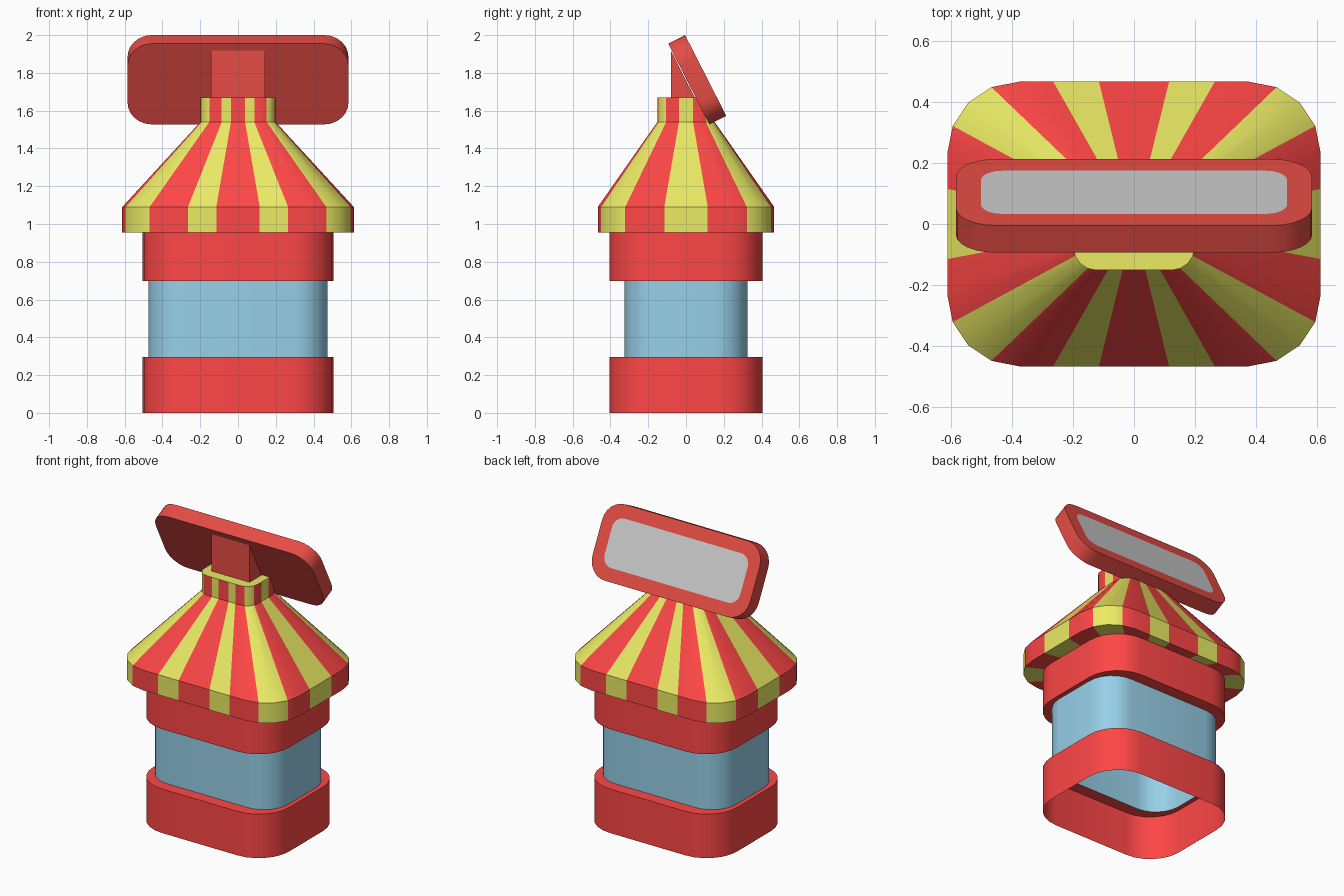
import bpy, bmesh
from math import sin, cos, pi, radians
from mathutils import Matrix, Vector

if "Cube" in bpy.data.objects:
    bpy.data.objects.remove(bpy.data.objects["Cube"])


def material(name, rgb):
    m = bpy.data.materials.new(name)
    m.diffuse_color = (*rgb, 1)
    m.use_nodes = True
    m.node_tree.nodes["Principled BSDF"].inputs["Base Color"].default_value = m.diffuse_color
    return m


RED = material("red", (1.0, 0.062, 0.062))
YELLOW = material("yellow", (0.83, 0.83, 0.13))
BLUE = material("pale_blue", (0.31, 0.63, 0.81))
SIGN_RED = material("sign_red", (0.79, 0.073, 0.059))
GREY = material("grey", (0.8, 0.8, 0.8))


def rounded(hx, hy, r, z, n=6, xs=(), ys=(), scale=1):
    """Counter-clockwise rounded rectangle; xs, ys add points on the straight sides."""
    q = [(hx, y) for y in ys]
    q += [(hx - r + r * cos(i * pi / 2 / n), hy - r + r * sin(i * pi / 2 / n))
          for i in range(n + 1)]
    q += [(x, hy) for x in xs]
    half = q + [(-x, y) for x, y in reversed(q)]
    ring = half + [(-x, -y) for x, y in half]
    return [Vector((x * scale, y * scale, z)) for x, y in ring]


def loft(name, rings, mats, pick=lambda col: 0, bottom=None, top=None, matrix=None):
    """Skin a stack of rings; bottom/top give the cap's material index."""
    bm = bmesh.new()
    vs = [[bm.verts.new(p) for p in ring] for ring in rings]
    n = len(vs[0])
    for a, b in zip(vs, vs[1:]):
        for i in range(n):
            j = (i + 1) % n
            bm.faces.new((a[i], a[j], b[j], b[i])).material_index = pick(i)
    if bottom is not None:
        bm.faces.new(vs[0][::-1]).material_index = bottom
    if top is not None:
        bm.faces.new(vs[-1]).material_index = top
    if matrix:
        bm.transform(matrix)
    me = bpy.data.meshes.new(name)
    bm.to_mesh(me)
    bm.free()
    for m in mats:
        me.materials.append(m)
    ob = bpy.data.objects.new(name, me)
    bpy.context.collection.objects.link(ob)
    bpy.ops.object.select_all(action='DESELECT')
    ob.select_set(True)
    bpy.context.view_layer.objects.active = ob
    bpy.ops.object.shade_smooth_by_angle(angle=radians(30))
    return ob


# Body: open base band, clear tank and upper band
def band(z):
    return rounded(0.505, 0.405, 0.225, z)


def tank(z):
    return rounded(0.475, 0.325, 0.18, z)


loft("base_band", [band(0), band(0.295), tank(0.295)], [RED])
loft("tank", [tank(0.295), tank(0.697)], [BLUE])
loft("upper_band", [tank(0.697), band(0.697), band(0.955)], [RED])

# Striped canopy roof with rim and neck
STRIPES = "RRYYRRYRYRRYYRRY" * 2
profile = [(0.80, 0.955), (1, 0.955), (1, 1.09), (0.325, 1.54), (0.325, 1.67)]
loft("striped_roof",
     [rounded(0.613, 0.467, 0.235, z, 4, (0.265, 0.115), (0.115,), s) for s, z in profile],
     [RED, YELLOW], lambda i: int(STRIPES[i] == "Y"), top=1)

# Wedge bracket holding the sign
wedge = [(-0.08, 1.67), (0.046, 1.67), (-0.08, 1.918)]
loft("sign_bracket", [[Vector((x, y, z)) for y, z in wedge] for x in (-0.142, 0.142)],
     [SIGN_RED], bottom=0, top=0)

# Tilted sign board with a grey panel on its back
t = radians(27)
s, c = sin(t), cos(t)
tilt = Matrix(((-1, 0, 0, 0), (0, -s, c, 0.015), (0, c, s, 1.741), (0, 0, 0, 1)))
loft("sign_board",
     [rounded(0.585, 0.24, 0.13, 0), rounded(0.585, 0.24, 0.13, 0.10),
      rounded(0.503, 0.156, 0.07, 0.10)],
     [SIGN_RED, GREY], bottom=0, top=1, matrix=tilt)
